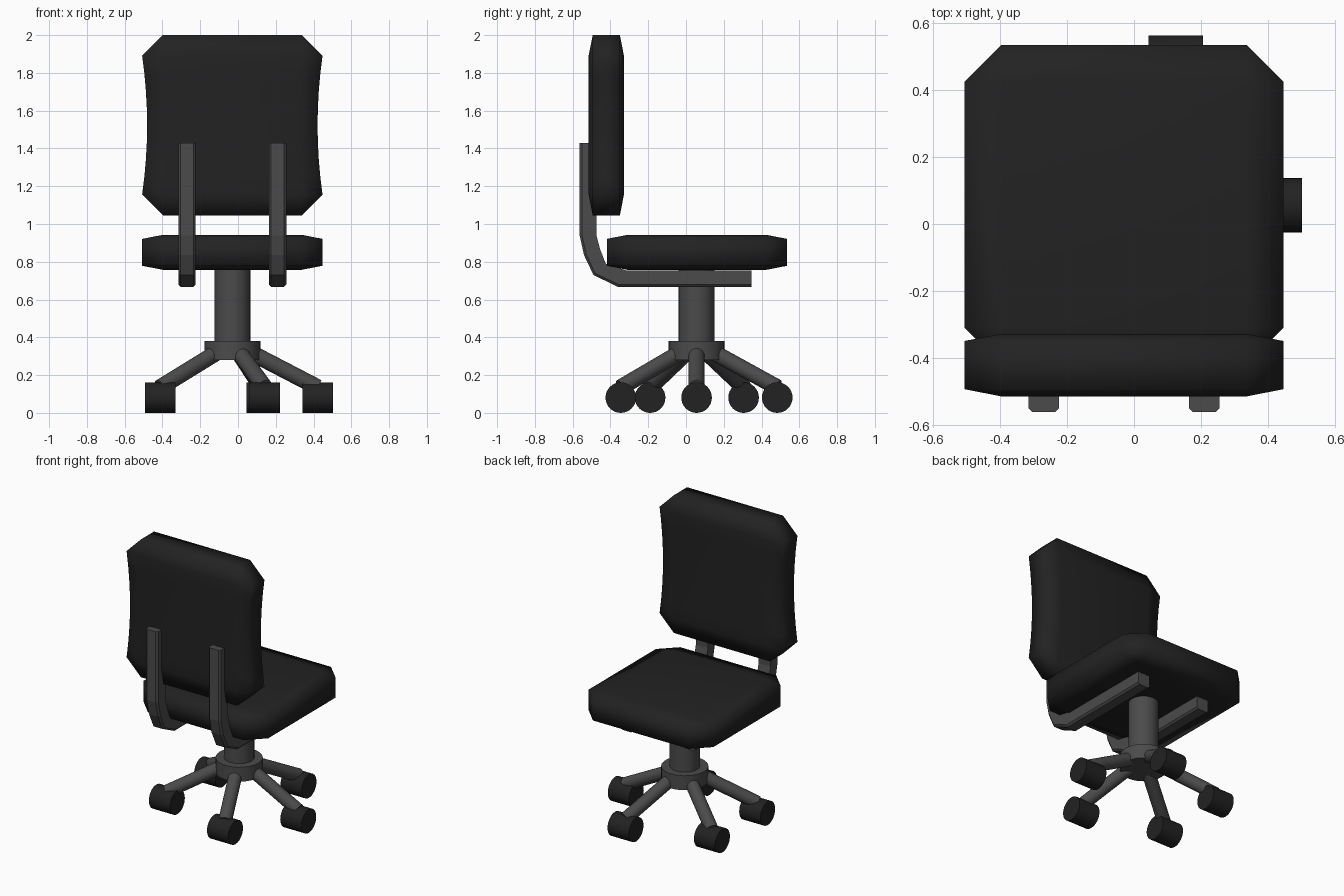
import bpy, bmesh, math
from mathutils import Vector

cube = bpy.data.objects.get("Cube")
if cube:
    bpy.data.objects.remove(cube, do_unlink=True)

CX, CY = -0.03, 0.056  # axis of the column


def make_material(name, value):
    m = bpy.data.materials.new(name)
    m.use_nodes = True
    colour = (value, value, value, 1)
    m.diffuse_color = colour
    bsdf = m.node_tree.nodes["Principled BSDF"]
    bsdf.inputs["Base Color"].default_value = colour
    bsdf.inputs["Roughness"].default_value = 0.7
    return m


black = make_material("black_fabric", 0.016)
rubber = make_material("black_rubber", 0.016)
metal = make_material("grey_metal", 0.07)


def finish(name, bm, mat, smooth_angle=None):
    bmesh.ops.recalc_face_normals(bm, faces=bm.faces)
    me = bpy.data.meshes.new(name)
    bm.to_mesh(me)
    bm.free()
    ob = bpy.data.objects.new(name, me)
    bpy.context.collection.objects.link(ob)
    me.materials.append(mat)
    if smooth_angle:
        bpy.ops.object.select_all(action="DESELECT")
        ob.select_set(True)
        bpy.context.view_layer.objects.active = ob
        bpy.ops.object.shade_smooth_by_angle(angle=math.radians(smooth_angle))
    return ob


def rod(name, start, end, radius, mat):
    """Capped cylinder between two points."""
    a, b = Vector(start), Vector(end)
    bm = bmesh.new()
    bmesh.ops.create_cone(bm, cap_ends=True, segments=32, radius1=radius,
                          radius2=radius, depth=(b - a).length)
    turn = (b - a).to_track_quat("Z", "Y").to_matrix()
    for v in bm.verts:
        v.co = turn @ v.co + (a + b) / 2
    return finish(name, bm, mat, 40)


def cushion(name, centre, size, waist=0.0):
    """Chamfered cube squashed to size; waist pulls the sides in at mid height."""
    bm = bmesh.new()
    bmesh.ops.create_cube(bm, size=1)
    bmesh.ops.bevel(bm, geom=bm.edges[:], offset=0.115, segments=1,
                    affect="EDGES")
    if waist:
        for i in range(1, 8):
            bmesh.ops.bisect_plane(bm, geom=bm.verts[:] + bm.edges[:] + bm.faces[:],
                                   plane_co=(0, 0, -0.385 + 0.77 * i / 8),
                                   plane_no=(0, 0, 1))
    for v in bm.verts:
        t = min(1, abs(v.co.z) / 0.385)
        v.co.x *= 1 - waist * (1 - t * t)
        v.co = Vector([c + p * s for c, p, s in zip(centre, v.co, size)])
    return finish(name, bm, black, 180)


# Seat and backrest cushions
cushion("seat", (CX, 0.058, 0.85), (0.955, 0.955, 0.185))
cushion("backrest", (CX, -0.422, 1.523), (0.955, 0.187, 0.954), 0.055)

# Bent support rails: (outer y, outer z, inner y, inner z) along the bend
STATIONS = [
    (0.347, 0.667, 0.347, 0.755), (-0.36, 0.667, -0.32, 0.755),
    (-0.49, 0.73, -0.425, 0.79), (-0.54, 0.835, -0.456, 0.87),
    (-0.563, 0.94, -0.474, 0.94), (-0.563, 1.43, -0.474, 1.43)]


def support_rail(name, x):
    bm = bmesh.new()
    w, c = 0.046, 0.012
    rings = []
    for oy, oz, iy, iz in STATIONS:
        o, i = Vector((x, oy, oz)), Vector((x, iy, iz))
        shoulder = o.lerp(i, 0.14)
        section = [(i, -w), (shoulder, -w), (o, c - w),
                   (o, w - c), (shoulder, w), (i, w)]
        rings.append([bm.verts.new(p + Vector((dx, 0, 0))) for p, dx in section])
    for r, s in zip(rings, rings[1:]):
        for k in range(6):
            n = (k + 1) % 6
            bm.faces.new((r[k], r[n], s[n], s[k]))
    bm.faces.new(rings[0])
    bm.faces.new(rings[-1])
    return finish(name, bm, metal)


support_rail("right_support_rail", CX - 0.24)
support_rail("left_support_rail", CX + 0.24)

# Column and hub
rod("column", (CX, CY, 0.3), (CX, CY, 0.77), 0.095, metal)
rod("hub", (CX, CY, 0.28), (CX, CY, 0.38), 0.148, metal)

# Five arms, each ending in a wheel that rolls along y
WHEELS = [(0.422, 0.056), (0.125, 0.483), (-0.412, 0.305),
          (-0.412, -0.19), (0.142, -0.345)]
for n, (x, y) in enumerate(WHEELS, 1):
    hub, wheel = Vector((CX, CY, 0.37)), Vector((x, y, 0.135))
    rod(f"base_arm_{n}", hub.lerp(wheel, 0.16), wheel, 0.043, metal)
    rod(f"wheel_{n}", (x - 0.081, y, 0.081), (x + 0.081, y, 0.081), 0.081, rubber)
